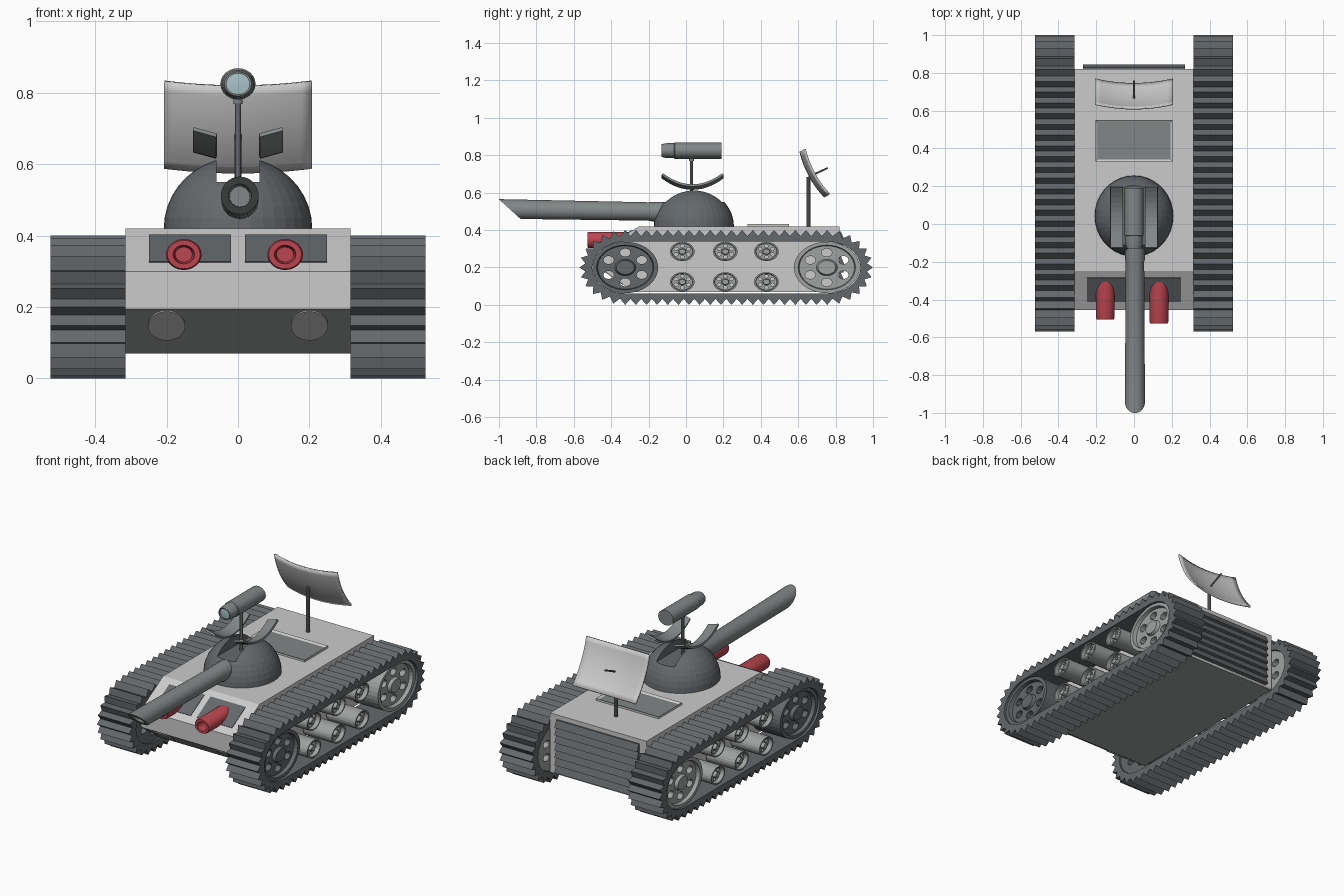
import bpy, bmesh
from math import radians, sin, cos, pi
from mathutils import Matrix, Vector

if "Cube" in bpy.data.objects:
    bpy.data.objects.remove(bpy.data.objects["Cube"])

T, R = Matrix.Translation, Matrix.Rotation
FORWARD = R(radians(90), 4, 'X')   # local z -> -y
SIDE = R(radians(90), 4, 'Y')      # local z -> +x

# Paint tones
LIGHT, MID, STEEL, DARK = (.55, .55, .56), (.35, .36, .36), (.22, .24, .24), (.13, .14, .15)
WHITE, RED, GLASS = (1, 1, 1), (.5, .06, .08), (.4, .55, .58)
paints = {}


def paint(color):
    if color not in paints:
        paints[color] = bpy.data.materials.new("paint_%d" % len(paints))
        paints[color].diffuse_color = (*color, 1)
    return paints[color]


def finish(name, bm, mirror=False, smooth=False, color=LIGHT):
    bmesh.ops.remove_doubles(bm, verts=bm.verts, dist=1e-5)
    bmesh.ops.recalc_face_normals(bm, faces=bm.faces)
    me = bpy.data.meshes.new(name)
    bm.to_mesh(me)
    bm.free()
    me.materials.append(paint(color))
    ob = bpy.data.objects.new(name, me)
    bpy.context.collection.objects.link(ob)
    if smooth:
        bpy.ops.object.select_all(action='DESELECT')
        ob.select_set(True)
        bpy.context.view_layer.objects.active = ob
        bpy.ops.object.shade_smooth_by_angle(angle=radians(30))
    if mirror:
        ob.modifiers.new("mirror", 'MIRROR')
    return ob


def cut(ob, cutter):
    cutter.hide_render = True
    mod = ob.modifiers.new("cut", 'BOOLEAN')
    mod.operation, mod.solver, mod.object = 'DIFFERENCE', 'EXACT', cutter
    ob.modifiers.move(len(ob.modifiers) - 1, 0)


def add_lathe(bm, profile, mat, segs):
    rings = [[bm.verts.new(mat @ Vector((r * cos(2 * pi * i / segs), r * sin(2 * pi * i / segs), h)))
              for i in range(segs)] for r, h in profile]
    for a, b, pa, pb in zip(rings, rings[1:], profile, profile[1:]):
        for i in range(segs):
            j = (i + 1) % segs
            if pa[0] == 0:
                bm.faces.new((a[i], b[i], b[j]))
            elif pb[0] == 0:
                bm.faces.new((a[i], a[j], b[i]))
            else:
                bm.faces.new((a[i], a[j], b[j], b[i]))


def lathe(name, profile, mat, segs=24, **kw):
    bm = bmesh.new()
    add_lathe(bm, profile, mat, segs)
    return finish(name, bm, **kw)


def rod(name, p0, p1, r, segs=10):
    d = Vector(p1) - Vector(p0)
    mat = T(Vector(p0)) @ d.to_track_quat('Z', 'Y').to_matrix().to_4x4()
    return lathe(name, [(0, 0), (r, 0), (r, d.length), (0, d.length)], mat, segs, smooth=True, color=STEEL)


def prism(name, outline, x0, x1, **kw):
    bm = bmesh.new()
    a, b = ([bm.verts.new((x, y, z)) for y, z in outline] for x in (x0, x1))
    bm.faces.new(a)
    bm.faces.new(b)
    for i in range(len(a)):
        j = (i + 1) % len(a)
        bm.faces.new((a[i], a[j], b[j], b[i]))
    return finish(name, bm, **kw)


def patch(name, fn, nu, nv, thick, **kw):
    bm = bmesh.new()
    bmesh.ops.create_grid(bm, x_segments=nu, y_segments=nv, size=1)
    for v in bm.verts:
        v.co = fn(v.co.x, v.co.y)
    ob = finish(name, bm, **kw)
    sol = ob.modifiers.new("thickness", 'SOLIDIFY')
    sol.thickness, sol.offset = thick, 0
    return ob


# Hull with two dark panels on the sloped nose
prism("hull", [(-.25, .42), (-.455, .30), (-.455, .195), (-.28, .07), (.82, .07), (.82, .42)], -.315, .315)
n = Vector((-.505, .863))
a, b = (Vector((-.25 - (.42 - z) * 1.708, z)) for z in (.40, .325))
prism("nose_panel", [a + n * .003, b + n * .003, b - n * .01, a - n * .01], .02, .25, mirror=True, color=DARK)
prism("belly_plate", [(-.455, .195), (-.281, .069), (.82, .069), (.82, .08), (-.28, .08)], -.314, .314, color=MID)

# Louvred rear grille
grille = [(.81, .395), (.81, .085)]
for i in range(7):
    z = .085 + i * .31 / 7
    grille += [(.845, z + .002), (.828, z + .042)]
prism("rear_grille", grille, -.27, .27, color=DARK)

# Deck hatch: raised frame with sunken panel
bm = bmesh.new()
bmesh.ops.create_cube(bm, size=1, matrix=T((0, .44, .42)) @ Matrix.Diagonal((.41, .22, .024, 1)))
top = max(bm.faces, key=lambda f: f.calc_center_median().z)
bmesh.ops.inset_region(bm, faces=[top], thickness=.018)
bmesh.ops.translate(bm, verts=top.verts, vec=(0, 0, -.008))
top.material_index = 1
hatch = finish("deck_hatch", bm, color=(.7, .7, .7))
hatch.data.materials.append(paint(STEEL))

# Headlights lying on the lower nose plate
tilt = R(radians(90 + 54.5), 4, 'X')
tilt = R(radians(90 - 54.5), 4, 'X') if (tilt @ Vector((0, 0, 1))).y > 0 else tilt
lathe("headlight", [(0, -.01), (.052, -.01), (.052, .004), (0, .004)],
      T((.2, -.392, .15)) @ tilt @ Matrix.Diagonal((1, 1.35, 1, 1)), 28, mirror=True, color=WHITE)

# Toothed tracks with elliptical ends
Y0, Y1, NA, NS = -.325, .755, 24, 38
path = [(Y1, -pi / 2 + pi * i / NA) for i in range(NA)]
path += [(Y1 + (Y0 - Y1) * i / NS, pi / 2) for i in range(NS)]
path += [(Y0, pi / 2 + pi * i / NA) for i in range(NA)]
path += [(Y0 + (Y1 - Y0) * i / NS, -pi / 2) for i in range(NS)]
bm = bmesh.new()
loops = []
for i, (c, t) in enumerate(path):
    ry, rz = (.245, .2) if i % 2 == 0 else (.215, .168)
    outer = (c + ry * cos(t), .2 + rz * sin(t))
    inner = (c + .177 * cos(t), .2 + .138 * sin(t))
    loops.append([bm.verts.new((x, *p)) for x, p in
                  ((.315, outer), (.525, outer), (.525, inner), (.315, inner))])
for i, A in enumerate(loops):
    B = loops[(i + 1) % len(loops)]
    for k in range(4):
        m = (k + 1) % 4
        bm.faces.new((A[k], A[m], B[m], B[k]))
finish("track", bm, mirror=True, color=DARK)


# Wheels: slightly oval, six drilled holes, raised hub
def wheel(name, y, z, r, dish, color):
    mat = T((0, y, z)) @ Matrix.Diagonal((1, 1, .78, 1)) @ SIDE
    prof = [(0, .325), (r, .325), (r, .512), (r * .87, .512), (r * .84, .512 - dish),
            (r * .32, .512 - dish), (r * .27, .508), (0, .508)]
    ob = lathe(name, prof, mat, 36 if r > .1 else 24, mirror=True, color=color)
    bm = bmesh.new()
    for i in range(6):
        t = pi / 3 * i
        add_lathe(bm, [(0, .3), (r * .16, .3), (r * .16, .55), (0, .55)],
                  mat @ T((r * .58 * cos(t), r * .58 * sin(t), 0)), 12)
    cut(ob, finish(name + "_hole_cutter", bm, color=color))


wheel("front_wheel", Y0, .2, .176, .022, DARK)
wheel("rear_wheel", Y1 - .002, .2, .176, .022, MID)
for y in (-.02, .21, .43):
    wheel("upper_roller", y, .285, .066, .025, MID)
    wheel("lower_roller", y, .123, .066, .025, MID)

# Red nose guns
for name, x, tip in (("left_gun", -.152, .505), ("right_gun", .132, .527)):
    lathe(name, [(0, .24), (.05, .24), (.05, tip - .01), (.046, tip), (.03, tip), (.024, tip - .07), (0, tip - .07)],
          T((x, 0, .347)) @ Matrix.Diagonal((1, 1, .87, 1)) @ FORWARD, smooth=True, color=RED)

# Domed turret with open slot
N = 10
dome_profile = [(0, 0)] + [(.208 * cos(pi / 2 * i / N), .2 * sin(pi / 2 * i / N)) for i in range(N)] + [(0, .2)]
dome = lathe("turret_dome", dome_profile, T((0, .042, .42)) @ Matrix.Diagonal((1, 1.03, 1, 1)), 36, color=DARK)
cut(dome, prism("slot_cutter", [(-.25, .55), (.25, .55), (.25, .75), (-.25, .75)], -.06, .06, color=DARK))

# Opened slot covers, curved like the dome
patch("slot_cover", lambda u, v: Vector((.0925 + .0325 * u, .035 + .162 * v,
                                         .63 + .06 * v * v + .009 * u)), 2, 12, .012, mirror=True, color=STEEL)

# Main barrel with slanted muzzle
barrel = lathe("barrel", [(0, 0), (.052, 0), (.052, .19), (.049, .2), (.053, .94), (.032, .94), (.028, .78), (0, .78)],
               T((.005, 0, .496)) @ R(radians(89), 4, 'X'), 28, smooth=True, color=STEEL)
for v in barrel.data.vertices:
    if v.co.y < -.9:
        v.co.y = -.942 - (v.co.z - .512) * 1.1

# Scope on a post
scope = T((0, 0, .825)) @ Matrix.Diagonal((1.12, 1, 1, 1)) @ FORWARD
lathe("scope_body", [(0, -.19), (.044, -.19), (.044, .06), (.041, .064), (.039, .11), (.034, .13),
                     (.029, .13), (.029, .11), (0, .11)], scope, 24, smooth=True, color=STEEL)
lathe("scope_lens", [(0, .105), (.029, .105), (.029, .12), (0, .122)], scope, 24, color=GLASS)
rod("scope_post", (0, .03, .54), (0, .03, .79), .009)
lathe("scope_post_collar", [(0, 0), (.013, 0), (.013, .015), (0, .015)], T((0, .03, .768)), 12, color=STEEL)

# Dish antenna: square bowl facing up and back
up, out = Vector((0, -.476, .879)), Vector((0, .879, .476))


def dish(u, v):
    x, w = .206 * u, .138 * v
    return Vector((x, .661, .69)) + up * w + out * (.65 * x * x + .95 * w * w)


patch("dish", dish, 14, 10, .01, smooth=True, color=(.8, .8, .8))
rod("dish_feed", (0, .655, .685), (0, .758, .732), .005, 8)
rod("dish_post", (0, .655, .41), (0, .655, .685), .01)

for m in bpy.data.materials:
    if m.users and not m.is_grease_pencil:
        m.use_nodes = True
        m.node_tree.nodes["Principled BSDF"].inputs["Base Color"].default_value = m.diffuse_color
